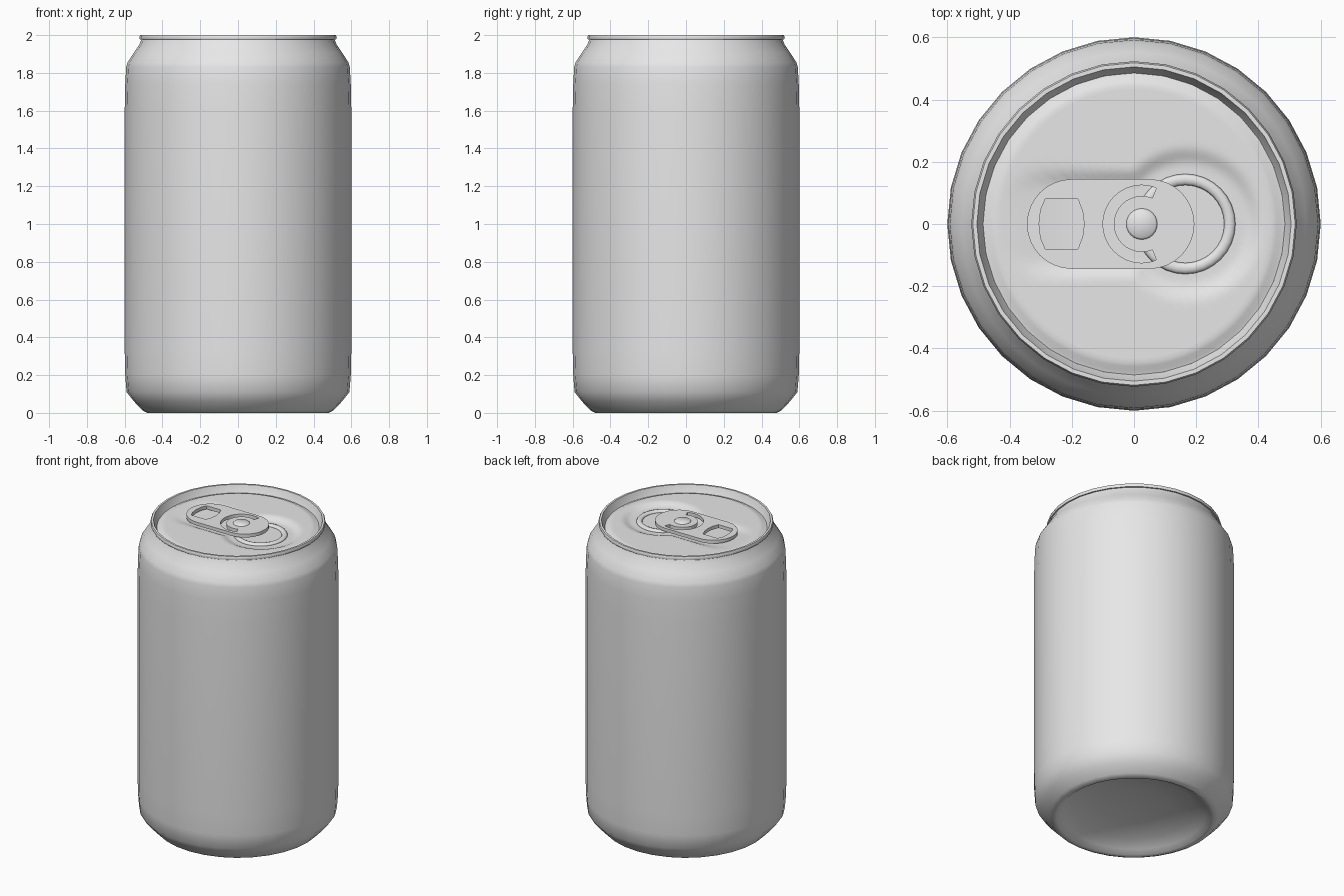
import bpy, bmesh, math
from math import sin, cos, pi, hypot

if "Cube" in bpy.data.objects:
    bpy.data.objects.remove(bpy.data.objects["Cube"])

metal = bpy.data.materials.new("light_grey_metal")
metal.diffuse_color = (0.8, 0.8, 0.8, 1)
metal.use_nodes = True
metal.node_tree.nodes["Principled BSDF"].inputs["Base Color"].default_value = metal.diffuse_color


def finish(obj, angle=50):
    if not obj.data.materials:
        obj.data.materials.append(metal)
    bpy.ops.object.select_all(action='DESELECT')
    obj.select_set(True)
    bpy.context.view_layer.objects.active = obj
    bpy.ops.object.shade_smooth_by_angle(angle=math.radians(angle))


def from_bmesh(name, bm):
    bmesh.ops.remove_doubles(bm, verts=bm.verts, dist=1e-5)
    bmesh.ops.recalc_face_normals(bm, faces=bm.faces)
    me = bpy.data.meshes.new(name)
    bm.to_mesh(me)
    bm.free()
    obj = bpy.data.objects.new(name, me)
    bpy.context.collection.objects.link(obj)
    return obj


def polar(name, rings, n, point):
    """Surface of revolution-like rings; point(i, angle) gives a position."""
    bm = bmesh.new()
    rows = [[bm.verts.new(point(i, 2 * pi * k / n)) for k in range(n)] for i in range(rings)]
    for a, b in zip(rows, rows[1:]):
        for k in range(n):
            m = (k + 1) % n
            bm.faces.new((a[k], a[m], b[m], b[k]))
    return from_bmesh(name, bm)


def lathe(name, profile, n=32, x=0):
    return polar(name, len(profile), n,
                 lambda i, a: (x + profile[i][0] * cos(a), profile[i][0] * sin(a), profile[i][1]))


# Can body: domed underside, foot, wall, neck, rolled rim and inner wall
finish(lathe("can_body", [
    (0, 0.1), (0.2, 0.09), (0.36, 0.06), (0.43, 0.025), (0.46, 0.003), (0.48, 0),
    (0.505, 0.012), (0.55, 0.06), (0.59, 0.11), (0.597, 0.2), (0.6, 0.33), (0.6, 1.6),
    (0.597, 1.74), (0.592, 1.83), (0.585, 1.855), (0.553, 1.905), (0.522, 1.95),
    (0.511, 1.978), (0.52, 1.978), (0.523, 1.99), (0.518, 2.0), (0.505, 2.0),
    (0.496, 1.975), (0.485, 1.953)]))


# Lid panel with a pressed teardrop recess that fades out to the left
def smooth(t):
    t = max(0, min(1, t))
    return t * t * (3 - 2 * t)


def lid_height(x, y):
    r = hypot(x, y)
    z = 1.953 + 0.014 * smooth((0.485 - r) / 0.04)
    strip = hypot(x - max(-0.3, min(0.1, x)), y) - 0.18
    mouth = hypot(x - 0.17, y) - 0.25
    fade = smooth((x + 0.45) / 0.25)
    return z - 0.02 * fade * smooth(-min(strip, mouth) / 0.06)


RINGS = 36


def lid_point(i, a):
    r = 0.485 * (1 - i / RINGS)
    x, y = r * cos(a), r * sin(a)
    return (x, y, lid_height(x, y))


finish(polar("lid_panel", RINGS + 1, 72, lid_point))

# Raised bead around the mouth
bpy.ops.mesh.primitive_torus_add(location=(0.165, 0, 1.948), major_radius=0.143,
                                 minor_radius=0.018, major_segments=32, minor_segments=8)
bead = bpy.context.object
bead.name = "mouth_bead"
bead.scale.z = 0.7
finish(bead)


# Pull tab: flat plate with a finger hole and a C-shaped slot
def arc(cx, r, a0, a1, n):
    return [(cx + r * cos(math.radians(a0 + (a1 - a0) * k / n)),
             r * sin(math.radians(a0 + (a1 - a0) * k / n))) for k in range(n + 1)]


outline = arc(-0.2, 0.144, 90, 270, 16) + arc(0.05, 0.144, -90, 90, 16)
finger_hole = [(-0.285, 0.08), (-0.3, 0.045), (-0.305, 0), (-0.3, -0.045), (-0.285, -0.08),
               (-0.18, -0.08), (-0.165, -0.04), (-0.16, 0), (-0.165, 0.04), (-0.18, 0.08)]
slot = arc(0.025, 0.125, 68, 292, 20) + arc(0.025, 0.09, 292, 68, 20)

curve = bpy.data.curves.new("pull_tab", 'CURVE')
curve.dimensions = '2D'
curve.fill_mode = 'BOTH'
curve.extrude = 0.011
for pts in (outline, finger_hole, slot):
    s = curve.splines.new('POLY')
    s.points.add(len(pts) - 1)
    for p, (x, y) in zip(s.points, pts):
        p.co = (x, y, 0, 1)
    s.use_cyclic_u = True
tab = bpy.data.objects.new("pull_tab", curve)
bpy.context.collection.objects.link(tab)
tab.location.z = 1.977
bpy.ops.object.select_all(action='DESELECT')
tab.select_set(True)
bpy.context.view_layer.objects.active = tab
bpy.ops.object.convert(target='MESH')
finish(bpy.context.object, 35)

# Rivet holding the tab
finish(lathe("rivet", [(0.05, 1.94), (0.05, 1.988), (0.044, 1.994), (0, 1.995)], 24, 0.025))
